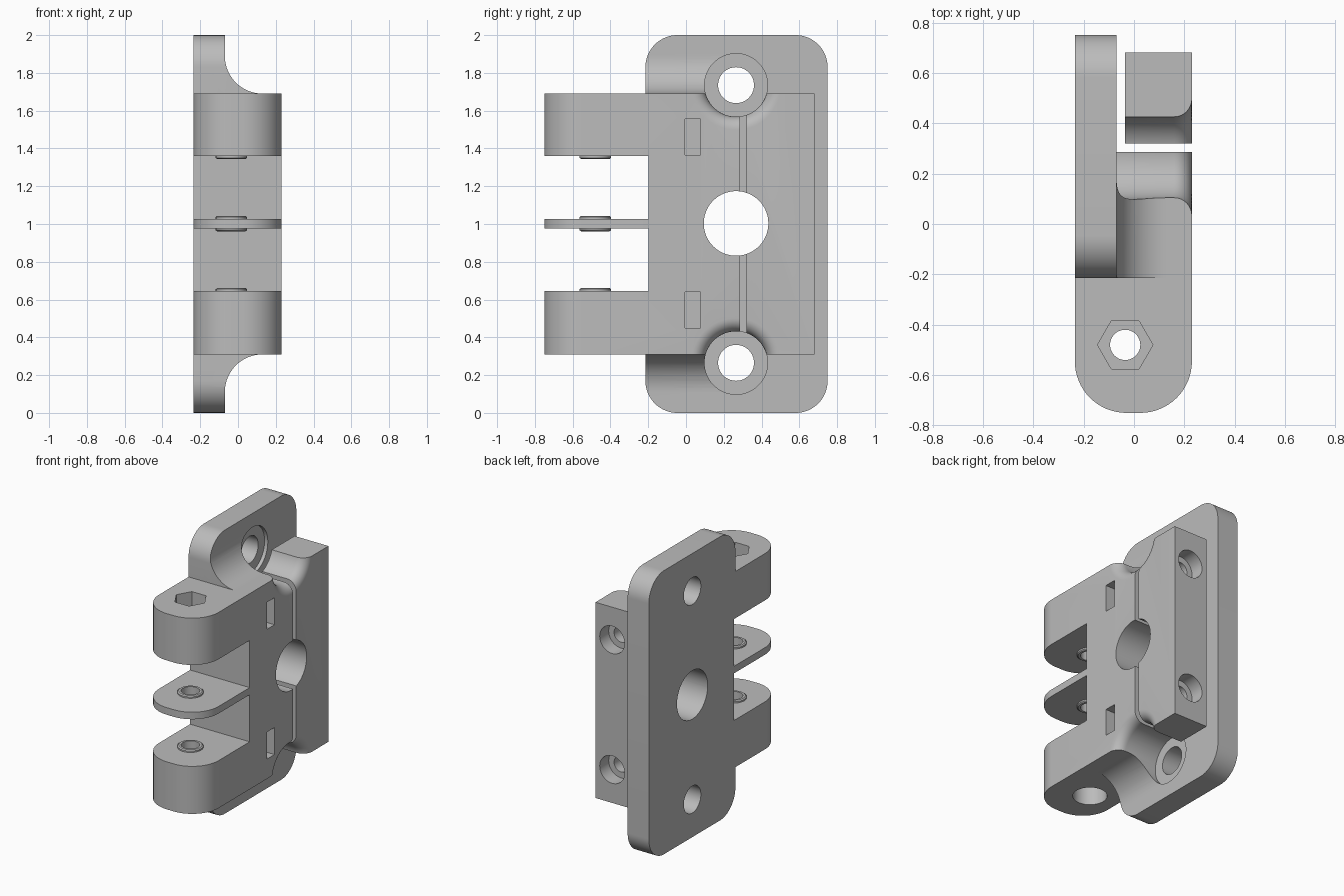
import bpy, bmesh
from math import pi, sin, cos, radians

if "Cube" in bpy.data.objects:
    bpy.data.objects.remove(bpy.data.objects["Cube"], do_unlink=True)

grey = bpy.data.materials.new("plain grey")
grey.use_nodes = True
grey.diffuse_color = (0.5, 0.5, 0.5, 1)
grey.node_tree.nodes["Principled BSDF"].inputs["Base Color"].default_value = (0.5, 0.5, 0.5, 1)


def arc(cx, cy, r, start, end, n=16):
    angles = [radians(start + (end - start) * i / n) for i in range(n + 1)]
    return [(cx + r * cos(a), cy + r * sin(a)) for a in angles]


def circle(cx, cy, r, n=64):
    return arc(cx, cy, r, 0, 360, n)[:-1]


def rect(a0, a1, b0, b1):
    return [(a0, b0), (a1, b0), (a1, b1), (a0, b1)]


def loft(name, axis, rings):
    """Solid through matching outlines, each given as (position on axis, points)."""
    place = {"x": lambda p, a, b: (p, a, b),
             "y": lambda p, a, b: (a, p, b),
             "z": lambda p, a, b: (a, b, p)}[axis]
    bm = bmesh.new()
    loops = [[bm.verts.new(place(pos, *q)) for q in pts] for pos, pts in rings]
    n = len(loops[0])
    for low, high in zip(loops, loops[1:]):
        for i in range(n):
            j = (i + 1) % n
            bm.faces.new((low[i], low[j], high[j], high[i]))
    bm.faces.new(loops[0])
    bm.faces.new(loops[-1])
    bmesh.ops.recalc_face_normals(bm, faces=bm.faces)
    mesh = bpy.data.meshes.new(name)
    bm.to_mesh(mesh)
    bm.free()
    mesh.materials.append(grey)
    obj = bpy.data.objects.new(name, mesh)
    bpy.context.collection.objects.link(obj)
    return obj


def prism(name, axis, pts, start, end):
    return loft(name, axis, [(start, pts), (end, pts)])


def combine(target, tool, operation):
    """Apply one boolean and discard the tool."""
    mod = target.modifiers.new("boolean", "BOOLEAN")
    mod.operation, mod.solver, mod.object = operation, "EXACT", tool
    bpy.context.view_layer.objects.active = target
    bpy.ops.object.modifier_apply(modifier=mod.name)
    bpy.data.objects.remove(tool, do_unlink=True)


def cut(target, tool):
    combine(target, tool, "DIFFERENCE")


BACK, FACE, SIDE = -0.235, -0.07, 0.23      # x of plate back, plate face, block side
LOW, HIGH = 0.31, 1.69                      # block ends
BORE_Y = 0.265
PIN = (-0.035, -0.48)
SCREW_X, SCREW_Z = 0.1, (0.545, 1.46)


def plate_outline():
    r, y0, y1 = 0.17, -0.215, 0.75
    return (arc(y1 - r, 2 - r, r, 0, 90) + arc(y0 + r, 2 - r, r, 90, 180)
            + arc(y0 + r, r, r, 180, 270) + arc(y1 - r, r, r, 270, 360))


# Mounting plate and hinge block with rounded front
bracket = prism("hinge_bracket", "x", plate_outline(), BACK, FACE)
r = 0.205
profile = (arc(BACK + r, -0.75 + r, r, 180, 270) + arc(SIDE - r, -0.75 + r, r, 270, 360)
           + [(SIDE, 0.285), (BACK, 0.285)])
combine(bracket, prism("block", "z", profile, LOW, HIGH), "UNION")

# Concave coves joining the block ends to the plate
for top in (True, False):
    pts = [(-0.15, 1.6), (0.13, 1.6)] + arc(0.13, 1.89, 0.2, 270, 180) + [(-0.15, 1.89)]
    if not top:
        pts = [(x, 2 - z) for x, z in pts]
    cove = prism("cove", "y", pts, -0.3, 0.285)
    combine(cove, prism("outline", "x", plate_outline(), BACK, SIDE), "INTERSECT")
    combine(bracket, cove, "UNION")

# Openings that leave two thick arms and a thin middle one
for z0, z1 in ((0.645, 0.977), (1.027, 1.36)):
    cut(bracket, prism("opening", "z", rect(-1, 1, -1, -0.198), z0, z1))

# Washer bosses on the arms
for z, d in ((0.645, 1), (0.977, -1), (1.027, 1), (1.36, -1)):
    boss = loft("boss", "z", [(z - d * 0.01, circle(*PIN, 0.083, 48)),
                              (z + d * 0.01, circle(*PIN, 0.083, 48)),
                              (z + d * 0.016, circle(*PIN, 0.075, 48))])
    combine(bracket, boss, "UNION")

# Pin hole, hexagonal pocket above and round pocket below
cut(bracket, prism("pin_hole", "z", circle(*PIN, 0.06, 48), 0.2, 1.8))
cut(bracket, prism("hex_pocket", "z", circle(*PIN, 0.11, 6), HIGH - 0.15, 1.8))
cut(bracket, prism("head_pocket", "z", circle(*PIN, 0.11, 48), 0.2, LOW + 0.15))

# Nut slots and clamp screw holes in the block
for z in SCREW_Z:
    cut(bracket, prism("nut_slot", "x", rect(-0.005, 0.078, z - 0.095, z + 0.095), 0, 0.4))
    cut(bracket, prism("screw_hole", "y", circle(SCREW_X, z, 0.055, 48), -0.1, 0.4))

# Loose clamp bar with counterbored screw holes
clamp = prism("clamp_bar", "z", rect(-0.035, SIDE, 0.32, 0.68), LOW, HIGH)
for z in SCREW_Z:
    cut(clamp, prism("screw_hole", "y", circle(SCREW_X, z, 0.055, 48), 0.2, 0.8))
    cut(clamp, prism("screw_head", "y", circle(SCREW_X, z, 0.097, 48), 0.58, 0.8))

# Main bore, and flared recesses around the mounting holes
for part in (bracket, clamp):
    cut(part, prism("main_bore", "x", circle(BORE_Y, 1.003, 0.171), -0.5, 0.5))
    for z in (0.265, 1.735):
        flare = [(SIDE - 0.07 + 0.07 * sin(a), circle(BORE_Y, z, 0.237 - 0.07 * cos(a)))
                 for a in [pi / 2 * i / 8 for i in range(9)]]
        rings = [(FACE - 0.025, circle(BORE_Y, z, 0.167))] + flare
        rings.append((0.4, circle(BORE_Y, z, 0.237)))
        cut(part, loft("recess", "x", rings))
        cut(part, prism("mount_hole", "x", circle(BORE_Y, z, 0.095), -0.5, 0.5))

# Smooth curved walls, keep crisp edges
for part in (bracket, clamp):
    bpy.ops.object.select_all(action="DESELECT")
    part.select_set(True)
    bpy.context.view_layer.objects.active = part
    bpy.ops.object.shade_smooth_by_angle(angle=radians(30))
